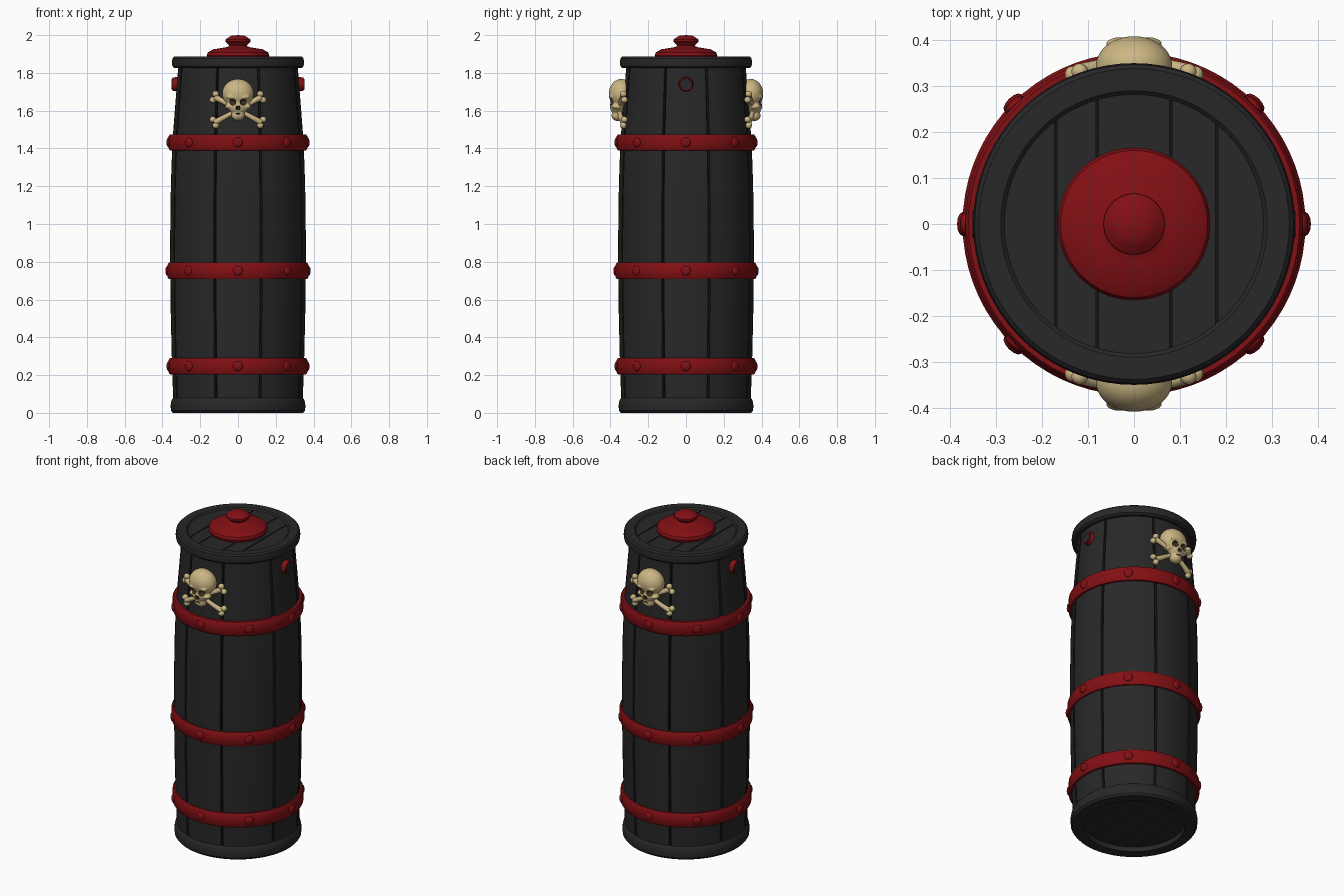
import bpy, bmesh, math
from mathutils import Matrix, Vector

if "Cube" in bpy.data.objects:
    bpy.data.objects.remove(bpy.data.objects["Cube"])


def mat(name, c):
    m = bpy.data.materials.new(name)
    m.diffuse_color = (*c, 1)
    m.use_nodes = True
    m.node_tree.nodes["Principled BSDF"].inputs["Base Color"].default_value = m.diffuse_color
    return m


BLACK = mat("charcoal wood", (0.021, 0.021, 0.022))
GAP = mat("dark gap", (0.007, 0.007, 0.007))
RED = mat("deep red", (0.225, 0.005, 0.007))
BONE = mat("bone", (0.60, 0.47, 0.23))
SOCKET = mat("socket brown", (0.04, 0.03, 0.014))


def finish(bm, name, mats, angle=35):
    bmesh.ops.recalc_face_normals(bm, faces=bm.faces)
    me = bpy.data.meshes.new(name)
    bm.to_mesh(me)
    bm.free()
    for m in mats:
        me.materials.append(m)
    ob = bpy.data.objects.new(name, me)
    bpy.context.collection.objects.link(ob)
    activate(ob)
    bpy.ops.object.shade_smooth_by_angle(angle=math.radians(angle))
    return ob


def activate(ob):
    bpy.ops.object.select_all(action='DESELECT')
    ob.select_set(True)
    bpy.context.view_layer.objects.active = ob


def lathe(name, profile, material, segs=72, closed=True):
    """Revolve (r, z) points about z; closed joins last point to first."""
    bm = bmesh.new()
    rings = []
    for r, z in profile:
        if r == 0:
            rings.append([bm.verts.new((0, 0, z))] * segs)
        else:
            rings.append([bm.verts.new((r * math.cos(t), r * math.sin(t), z))
                          for t in (2 * math.pi * i / segs for i in range(segs))])
    pairs = list(zip(rings, rings[1:])) + ([(rings[-1], rings[0])] if closed else [])
    for a, b in pairs:
        for i in range(segs):
            j = (i + 1) % segs
            vs = list(dict.fromkeys((a[i], a[j], b[j], b[i])))
            if len(vs) > 2:
                bm.faces.new(vs)
    return finish(bm, name, [material])


def ball(bm, loc, radii, u=20, v=12, rot=Matrix()):
    m = Matrix.Translation(loc) @ rot @ Matrix.Diagonal((*radii, 1))
    bmesh.ops.create_uvsphere(bm, u_segments=u, v_segments=v, radius=1, matrix=m)


# Staved barrel wall: 8 staves separated by V grooves
grooves = [90 * k + s for k in range(4) for s in (20, 70)]
columns = []
for i, g in enumerate(grooves):
    nxt = grooves[(i + 1) % 8] + (360 if i == 7 else 0)
    columns.append((g, -0.016))
    n = 7
    for k in range(n + 1):
        columns.append((g + 1.1 + (nxt - g - 2.2) * k / n, 0))
wall = [(0.04, 0.342), (0.25, 0.35), (0.55, 0.357), (0.9, 0.36), (1.2, 0.356),
        (1.43, 0.348), (1.6, 0.335), (1.75, 0.323), (1.86, 0.315)]
bm = bmesh.new()
rings = [[bm.verts.new(((r + d) * math.cos(math.radians(a)), (r + d) * math.sin(math.radians(a)), z))
          for a, d in columns] for z, r in wall]
for lo, hi in zip(rings, rings[1:]):
    for i in range(len(columns)):
        j = (i + 1) % len(columns)
        f = bm.faces.new((lo[i], lo[j], hi[j], hi[i]))
        f.material_index = int(columns[i][1] < 0 or columns[j][1] < 0)
finish(bm, "barrel_staves", [BLACK, GAP], 25)

# Rims
lathe("bottom_rim", [(0.285, 0.0), (0.345, 0.0), (0.355, 0.012), (0.357, 0.04), (0.352, 0.068),
                     (0.342, 0.08), (0.285, 0.075)], BLACK)
lathe("top_rim", [(0.285, 1.83), (0.335, 1.825), (0.347, 1.835), (0.35, 1.855), (0.347, 1.877),
                  (0.338, 1.886), (0.29, 1.885), (0.28, 1.875)], BLACK)


# Round heads made of parallel boards running along y
def board_head(name, z0, z1, r, edges):
    bm = bmesh.new()
    xs = [-r] + edges + [r]
    for a, b in zip(xs, xs[1:]):
        a, b = a + 0.003, b - 0.003
        col = [a + (b - a) * k / 8 for k in range(9)]
        pts = [(x, -math.sqrt(r * r - x * x)) for x in col]
        pts += [(x, math.sqrt(r * r - x * x)) for x in reversed(col)]
        f = bm.faces.new([bm.verts.new((x, y, z0)) for x, y in pts])
        ext = bmesh.ops.extrude_face_region(bm, geom=[f])["geom"]
        bmesh.ops.translate(bm, vec=(0, 0, z1 - z0), verts=[v for v in ext if isinstance(v, bmesh.types.BMVert)])
    finish(bm, name, [BLACK])


board_head("lid_boards", 1.85, 1.877, 0.29, [-0.17, -0.08, 0.08, 0.18])
board_head("base_boards", 0.03, 0.055, 0.29, [-0.18, -0.07, 0.07, 0.17])
for name, z in (("lid_backing", 1.865), ("base_backing", 0.042)):
    lathe(name, [(0, z), (0.3, z), (0.3, z + 0.006), (0, z + 0.006)], GAP, closed=False)

# Lid knob
lathe("lid_knob", [(0, 1.87), (0.158, 1.87), (0.166, 1.893), (0.16, 1.908), (0.13, 1.925), (0.085, 1.932),
                   (0.056, 1.937), (0.047, 1.945), (0.055, 1.955), (0.067, 1.965), (0.066, 1.976),
                   (0.05, 1.988), (0.035, 1.997), (0, 2.0)], RED, closed=False)

# Hoops with eight rivets each
for name, z, r in (("lower_hoop", 0.247, 0.367), ("middle_hoop", 0.752, 0.373), ("upper_hoop", 1.432, 0.367)):
    lathe(name, [(r - 0.04, z - 0.043), (r - 0.007, z - 0.043), (r, z - 0.033), (r, z + 0.033),
                 (r - 0.007, z + 0.043), (r - 0.04, z + 0.043)], RED)
    bm = bmesh.new()
    for k in range(8):
        rot = Matrix.Rotation(k * math.pi / 4, 4, 'Z')
        ball(bm, rot @ Vector((r, 0, z)), (0.012, 0.026, 0.026), 12, 8, rot)
    finish(bm, name + "_rivets", [RED])

# Side plugs: red collar with a dark face
for side, name in ((1, "right_plug"), (-1, "left_plug")):
    for part, m, rad, x in (("collar", RED, 0.04, 0.333), ("face", BLACK, 0.034, 0.336)):
        bm = bmesh.new()
        bmesh.ops.create_cone(bm, cap_ends=True, segments=20, radius1=rad, radius2=rad * 0.85, depth=0.03,
                              matrix=Matrix.Translation((side * x, 0, 1.74)) @ Matrix.Rotation(side * math.pi / 2, 4, 'Y'))
        finish(bm, name + "_" + part, [m])


# Skull: blended balls, then sockets cut out
def skull():
    bm = bmesh.new()
    ball(bm, (0, -0.342, 1.69), (0.084, 0.067, 0.078), 32, 20)      # cranium
    ball(bm, (0, -0.365, 1.625), (0.056, 0.038, 0.045))             # face
    ball(bm, (0, -0.362, 1.575), (0.036, 0.034, 0.03))              # jaw
    for s in (-1, 1):
        ball(bm, (s * 0.05, -0.365, 1.622), (0.02, 0.028, 0.014))   # cheekbone
        ball(bm, (s * 0.032, -0.393, 1.672), (0.03, 0.014, 0.01))   # brow
    ob = finish(bm, "front_skull", [BONE])
    rm = ob.modifiers.new("blend", 'REMESH')
    rm.mode, rm.voxel_size = 'VOXEL', 0.005
    sm = ob.modifiers.new("soften", 'SMOOTH')
    sm.factor, sm.iterations = 0.5, 4
    activate(ob)
    for m in ("blend", "soften"):
        bpy.ops.object.modifier_apply(modifier=m)
    bm = bmesh.new()
    for s in (-1, 1):
        ball(bm, (s * 0.03, -0.405, 1.645), (0.021, 0.026, 0.018))  # eye
        ball(bm, (s * 0.006, -0.405, 1.614), (0.006, 0.02, 0.012))  # nose
    ball(bm, (0, -0.402, 1.584), (0.03, 0.015, 0.004))              # mouth
    cut = finish(bm, "socket_cutter", [SOCKET])
    cut.hide_render = True
    bo = ob.modifiers.new("sockets", 'BOOLEAN')
    bo.operation, bo.object, bo.solver = 'DIFFERENCE', cut, 'EXACT'
    bo.use_self = True
    bo.material_mode = 'TRANSFER'
    activate(ob)
    bpy.ops.object.modifier_apply(modifier="sockets")
    bpy.data.objects.remove(cut)
    bpy.ops.object.shade_smooth_by_angle(angle=math.radians(40))
    return ob


# Crossed bones wrapped round the barrel, with knuckle ends
def bones():
    bm = bmesh.new()

    def on_wall(x, z, r=0.352):
        return Vector((x, -math.sqrt(r * r - x * x), z))
    for s in (-1, 1):
        n, sides, prev = 12, 10, None
        for k in range(n + 1):
            t = -1 + 2 * k / n
            c = on_wall(0.12 * t, 1.605 + s * 0.066 * t)
            d = (on_wall(0.12 * t + 0.001, c.z + s * 0.00055) - c).normalized()
            out = Vector((c.x, c.y, 0)).normalized()
            up = d.cross(out).normalized()
            rad = 0.012 + 0.005 * t * t
            ring = [bm.verts.new(c + rad * (math.cos(a) * out + math.sin(a) * up))
                    for a in (2 * math.pi * i / sides for i in range(sides))]
            if prev:
                for i in range(sides):
                    bm.faces.new((prev[i], prev[(i + 1) % sides], ring[(i + 1) % sides], ring[i]))
            prev = ring
        for e in (-1, 1):
            ez = 1.605 + s * e * 0.066
            ball(bm, on_wall(e * 0.133, ez - s * e * 0.014), (0.018, 0.018, 0.017), 14, 10)
            ball(bm, on_wall(e * 0.118, ez + s * e * 0.017), (0.018, 0.018, 0.017), 14, 10)
    return finish(bm, "front_crossbones", [BONE], 50)


for ob in (skull(), bones()):
    back = ob.copy()
    back.name = ob.name.replace("front", "back")
    back.rotation_euler.z = math.pi
    bpy.context.collection.objects.link(back)
